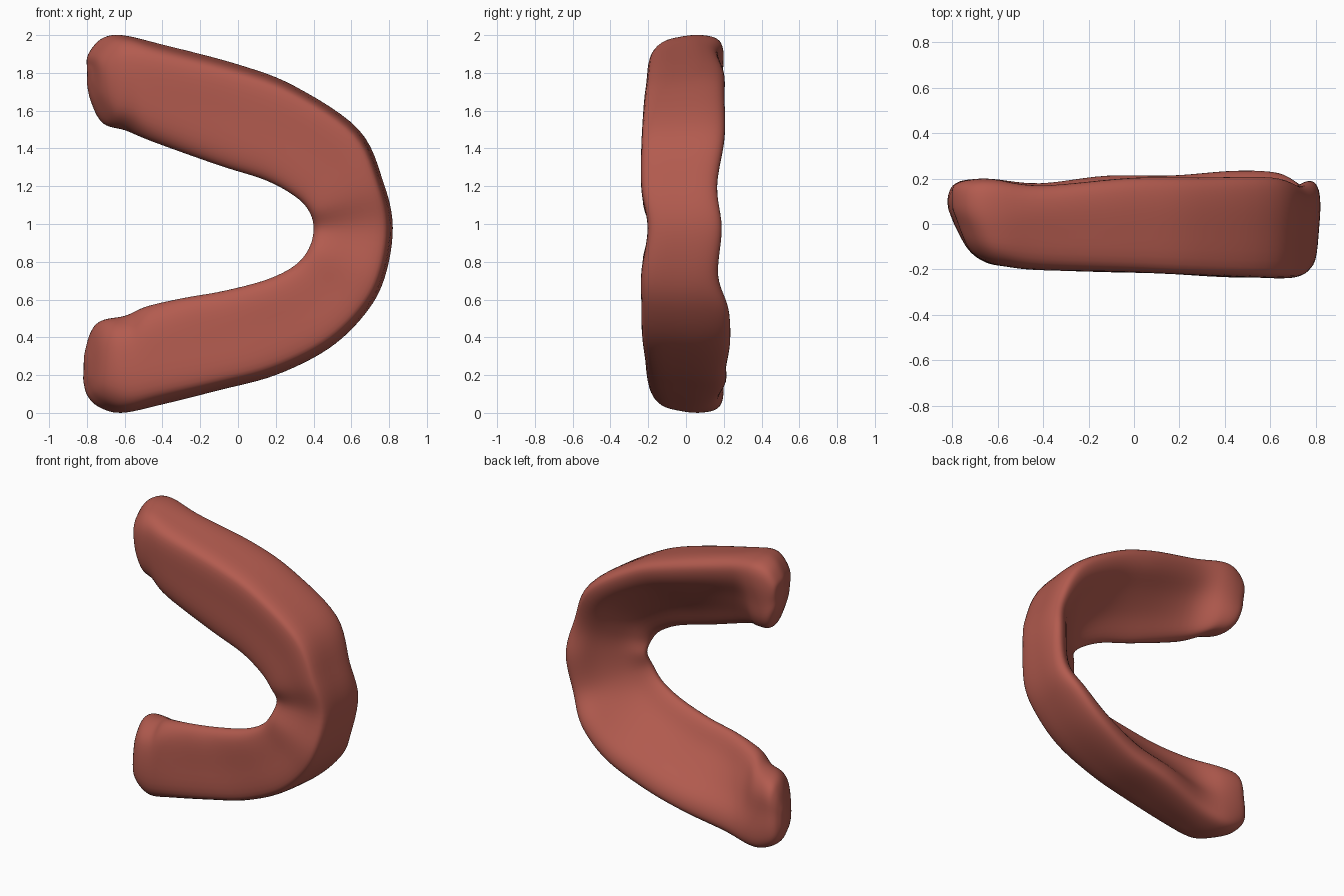
import bpy, bmesh
from mathutils import Vector

if "Cube" in bpy.data.objects:
    bpy.data.objects.remove(bpy.data.objects["Cube"])

# Stations along the arch: outer x,z, inner x,z, pad blend (0 wedge, 1 thick pad), back ridge offset
STATIONS = [
    (-.80, 1.84, -.80, 1.74, 1, 0),
    (-.795, 1.90, -.78, 1.64, 1, 0),
    (-.73, 1.98, -.725, 1.53, 1, 0),
    (-.62, 2.00, -.61, 1.495, .85, 0),
    (-.40, 1.95, -.45, 1.435, .38, -.03),
    (0, 1.845, -.10, 1.31, .12, 0),
    (.30, 1.73, .15, 1.23, .05, 0),
    (.64, 1.50, .31, 1.14, 0, 0),
    (.77, 1.22, .38, 1.06, 0, -.04),
    (.82, .98, .40, .97, 0, -.015),
    (.775, .71, .375, .87, 0, -.035),
    (.67, .52, .30, .78, 0, .02),
    (.48, .34, .15, .705, .05, .03),
    (.20, .20, -.08, .645, .1, .01),
    (-.10, .12, -.28, .61, .15, .01),
    (-.40, .045, -.48, .565, .42, -.02),
    (-.62, .00, -.61, .515, .85, 0),
    (-.74, .03, -.735, .49, 1, 0),
    (-.80, .09, -.785, .43, 1, 0),
    (-.82, .17, -.815, .31, 1, 0),
]
END_SHRINK = [.35, .75, .95]
# Cross-sections: (fraction from inner to outer edge, depth y)
WEDGE = [(0, -.145), (.05, -.185), (.2, -.205), (.5, -.21), (.83, -.215), (.945, -.175),
         (.985, -.03), (1, .10), (.97, .18), (.88, .205), (.72, .17), (.52, .06), (.28, -.05), (.06, -.11)]
PAD = [(0, .03), (.04, -.07), (.18, -.15), (.45, -.18), (.76, -.175), (.92, -.12),
       (.98, -.03), (1, .06), (.97, .15), (.88, .19), (.70, .20), (.45, .19), (.2, .18), (.05, .13)]


def clamp(v):
    return max(0, min(1, v))


def spline(pts, steps, closed):
    """Smooth curve through all the points."""
    n = len(pts)
    get = (lambda i: pts[i % n]) if closed else (lambda i: pts[max(0, min(n - 1, i))])
    out = []
    for i in range(n if closed else n - 1):
        a, b, c, d = (get(i + k) for k in (-1, 0, 1, 2))
        for s in range(steps):
            t = s / steps
            out.append(.5 * (2 * b + (c - a) * t + (2 * a - 5 * b + 4 * c - d) * t * t
                             + (3 * b - a - 3 * c + d) * t ** 3))
    if not closed:
        out.append(pts[-1])
    return out


def section(i):
    """Place the blended cross-section at one station."""
    ox, oz, ix, iz, blend, ridge = STATIONS[i]
    from_end = min(i, len(STATIONS) - 1 - i)
    shrink = END_SHRINK[from_end] if from_end < len(END_SHRINK) else 1
    # the front swells beside the bend and dips at its middle
    front = clamp((ox - .1) / .4) * (.035 * clamp(1 - abs(oz - .97) / .25) - .02)
    ring = []
    for (u0, y0), (u1, y1) in zip(WEDGE, PAD):
        u, y = u0 + (u1 - u0) * blend, y0 + (y1 - y0) * blend
        y += ridge * clamp(y / .15) + front * clamp(-y / .15)
        y = .08 + (y - .08) * shrink
        x = ix + (ox - ix) * u
        # the ends lean back towards the front face
        x += max(0, .08 - y) * .35 * clamp((-.5 - x) / .2)
        ring.append(Vector((x, y, iz + (oz - iz) * u)))
    return ring


# Arch-shaped base, lofted through the stations
rings = [section(i) for i in range(len(STATIONS))]
lengthwise = [spline([r[j] for r in rings], 6, False) for j in range(len(WEDGE))]
bm = bmesh.new()
grid = [[bm.verts.new(p) for p in spline([l[i] for l in lengthwise], 4, True)]
        for i in range(len(lengthwise[0]))]
m = len(grid[0])
for a, b in zip(grid, grid[1:]):
    for j in range(m):
        bm.faces.new((a[j], a[(j + 1) % m], b[(j + 1) % m], b[j]))

# Rounded caps at both ends
for ring, tip_x in ((grid[0], -.803), (grid[-1], -.823)):
    tip = sum((v.co for v in ring), Vector()) / m
    tip.x = tip_x
    v = bm.verts.new(tip)
    for j in range(m):
        bm.faces.new((ring[j], ring[(j + 1) % m], v))
bmesh.ops.recalc_face_normals(bm, faces=bm.faces)

mesh = bpy.data.meshes.new("arch_base")
bm.to_mesh(mesh)
bm.free()
arch = bpy.data.objects.new("arch_base", mesh)
bpy.context.collection.objects.link(arch)
for p in mesh.polygons:
    p.use_smooth = True

mat = bpy.data.materials.new("brick_pink")
mat.diffuse_color = (.45, .105, .078, 1)
mat.use_nodes = True
mat.node_tree.nodes["Principled BSDF"].inputs["Base Color"].default_value = mat.diffuse_color
mesh.materials.append(mat)

# Slight softening of the loft
soft = arch.modifiers.new("soften", 'SMOOTH')
soft.factor = .5
soft.iterations = 2
